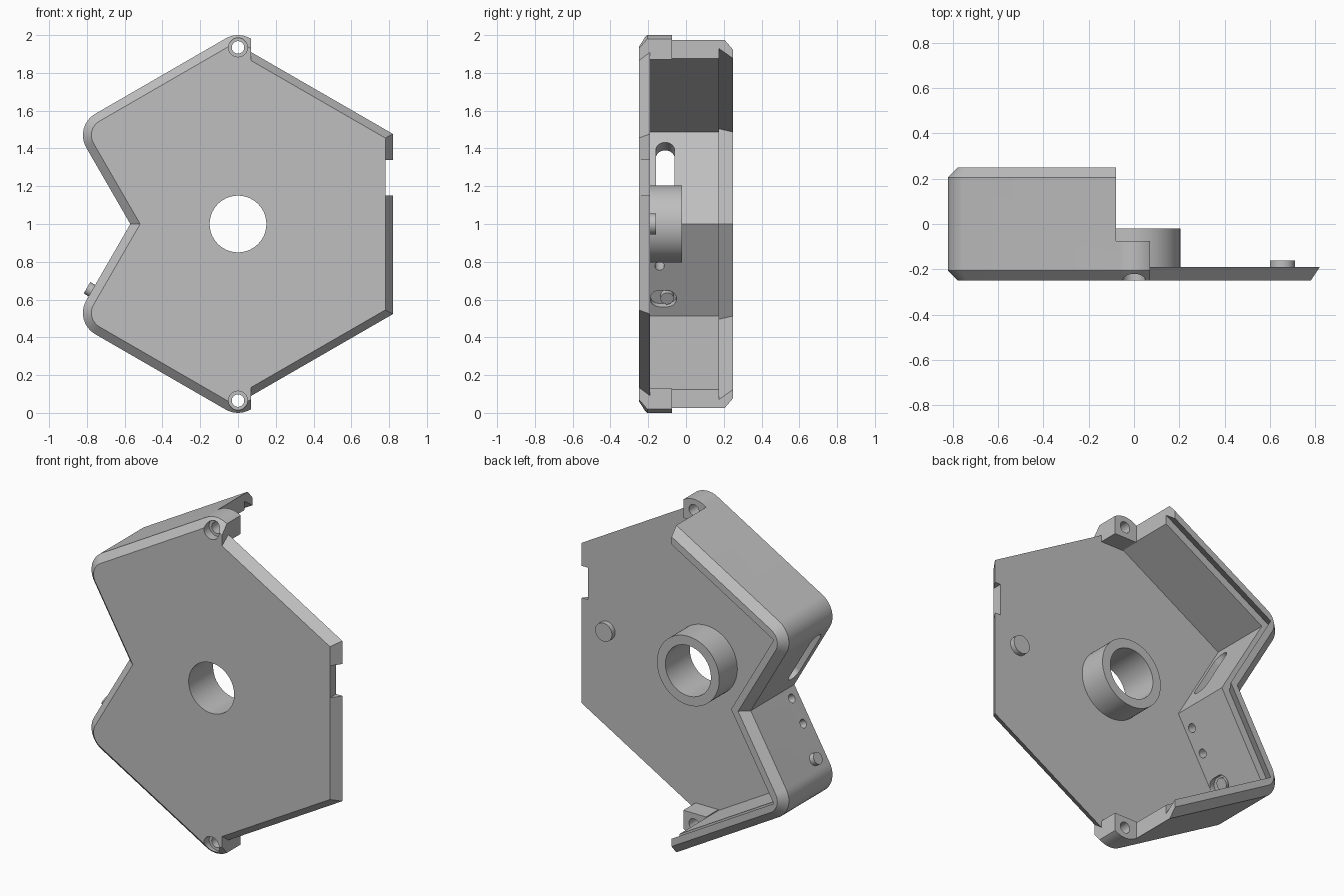
import bpy, bmesh, math
from mathutils import Vector, Matrix

if "Cube" in bpy.data.objects:
    bpy.data.objects.remove(bpy.data.objects["Cube"], do_unlink=True)

GREY = (0.52, 0.52, 0.52, 1)
grey = bpy.data.materials.new("plain grey")
grey.use_nodes = True
grey.diffuse_color = GREY
grey.node_tree.nodes["Principled BSDF"].inputs["Base Color"].default_value = GREY

# Local frame: profile across x and z, depth along y
FRONT = Matrix(((1, 0, 0, 0), (0, 0, 1, 0), (0, 1, 0, 0), (0, 0, 0, 1)))


def loft(name, loops, frame=FRONT):
    """Solid skinned through (depth, profile) loops of equal point count."""
    bm = bmesh.new()
    rings = [[bm.verts.new(frame @ Vector((a, b, d))) for a, b in pts] for d, pts in loops]
    n = len(rings[0])
    for lo, hi in zip(rings, rings[1:]):
        for i in range(n):
            j = (i + 1) % n
            bm.faces.new((lo[i], lo[j], hi[j], hi[i]))
    bm.faces.new(rings[0])
    bm.faces.new(rings[-1])
    bmesh.ops.recalc_face_normals(bm, faces=bm.faces)
    mesh = bpy.data.meshes.new(name)
    bm.to_mesh(mesh)
    bm.free()
    mesh.materials.append(grey)
    obj = bpy.data.objects.new(name, mesh)
    bpy.context.collection.objects.link(obj)
    return obj


def capsule(a, b, r, half_a=0, half_b=0, n=48):
    """Circle, stretched along a or b into a slot."""
    pts = []
    for i in range(n):
        t = math.tau * (i + 0.5) / n
        c, s = math.cos(t), math.sin(t)
        pts.append((a + r * c + math.copysign(half_a, c), b + r * s + math.copysign(half_b, s)))
    return pts


def rod(name, profile, d0, d1, frame=FRONT):
    return loft(name, [(d0, profile), (d1, profile)], frame)


def box(name, x0, x1, y0, y1, z0, z1):
    return rod(name, [(x0, z0), (x1, z0), (x1, z1), (x0, z1)], y0, y1)


def combine(target, other, operation):
    mod = target.modifiers.new("combine", "BOOLEAN")
    mod.operation = operation
    mod.solver = "EXACT"
    mod.object = other
    bpy.context.view_layer.objects.active = target
    bpy.ops.object.modifier_apply(modifier=mod.name)
    bpy.data.objects.remove(other, do_unlink=True)


# Case outline, counter-clockwise; the notch corner stays sharp
NOTCH = Vector((-0.57, 1))
CORNERS = [Vector(p) for p in ((0, 2.02), (-0.869, 1.518), NOTCH, (-0.869, 0.482),
                               (0, -0.02), (0.869, 0.482), (0.869, 1.518))]
FILLET = 0.13


def outline(inset, rounded=True, steps=10):
    pts = []
    for i, v in enumerate(CORNERS):
        e1 = (v - CORNERS[i - 1]).normalized()
        e2 = (CORNERS[(i + 1) % len(CORNERS)] - v).normalized()
        n1, n2 = Vector((-e1.y, e1.x)), Vector((-e2.y, e2.x))
        miter = (n1 + n2) / (1 + n1.dot(n2))
        if rounded and v != NOTCH:
            for k in range(steps + 1):
                n = n1.lerp(n2, k / steps).normalized()
                pts.append(v + miter * FILLET - n * (FILLET - inset))
        else:
            pts.append(v + miter * inset)
    return pts


# Half case with chamfered rims
body = loft("case_half", [(-0.25, outline(0.045)), (-0.205, outline(0)),
                          (0.205, outline(0)), (0.25, outline(0.045))])

# Cavity with an undercut groove for the mating plate
wall = outline(0.085, False)
combine(body, loft("cavity", [(-0.19, wall), (0.175, wall), (0.175, outline(0.039, False)),
                              (0.25, wall), (0.3, wall)]), "DIFFERENCE")
combine(body, box("side_cut", 0.07, 1, -0.5, 0.5, -0.5, 2.5), "DIFFERENCE")
combine(body, box("rear_cut", -0.08, 1, -0.075, 0.5, -0.5, 2.5), "DIFFERENCE")

# Bevelled half plate


def plate(x, corner, apex):
    return [(0, apex), (0, 2 - apex), (x, 2 - corner), (x, corner)]


combine(body, loft("half_plate", [(-0.25, plate(0.78, 1.455, 1.905)),
                                  (-0.19, plate(0.82, 1.477, 1.95))]), "UNION")
combine(body, box("edge_notch", 0.78, 1, -0.5, 0, 1.15, 1.34), "DIFFERENCE")

# Screw bosses at both tips, with counterbored holes
for s in (-1, 1):
    z0, z1 = sorted((1 + s * 0.87, 1 + s * 0.95))
    combine(body, box("boss", -0.08, 0.07, -0.2, -0.075, z0, z1), "UNION")
    zc = 1 + s * 0.935
    combine(body, rod("screw_hole", capsule(0, zc, 0.033), -0.4, 0.0), "DIFFERENCE")
    combine(body, rod("counterbore", capsule(0, zc, 0.05), -0.4, -0.2), "DIFFERENCE")

# Central collar and bore
combine(body, rod("collar", capsule(0, 1, 0.205, n=64), -0.22, -0.02), "UNION")
combine(body, rod("bore", capsule(0, 1, 0.15, n=64), -0.5, 0.5), "DIFFERENCE")


def notch_frame(s):
    """Along the notch wall, along y, and into the case."""
    u, w = Vector((-0.5, 0, s * 0.866)), Vector((0.866, 0, s * 0.5))
    m = Matrix((u, Vector((0, 1, 0)), w)).transposed().to_4x4()
    m.translation = (NOTCH.x, 0, NOTCH.y)
    return m


upper, lower = notch_frame(1), notch_frame(-1)

# Cable slot in the upper notch wall
combine(body, rod("cable_slot", capsule(0.27, -0.11, 0.05, half_a=0.13), -0.05, 0.13, upper),
        "DIFFERENCE")

# Two small holes and a peg pocket in the lower notch wall
for along in (0.058, 0.208):
    combine(body, rod("small_hole", capsule(along, -0.14, 0.025, n=24), -0.05, 0.13, lower),
            "DIFFERENCE")
combine(body, rod("peg_pocket", capsule(0.407, -0.12, 0.05, half_b=0.02), 0.05, 0.1, lower),
        "DIFFERENCE")
peg = rod("peg", capsule(0.407, -0.1, 0.035, n=24), -0.03, 0.085, lower)

# Locating stud on the plate
stud = rod("locating_stud", capsule(0.655, 1, 0.055), -0.2, -0.16)

for obj in (body, peg, stud):
    bpy.ops.object.select_all(action="DESELECT")
    obj.select_set(True)
    bpy.context.view_layer.objects.active = obj
    bpy.ops.object.shade_smooth_by_angle(angle=math.radians(25))
